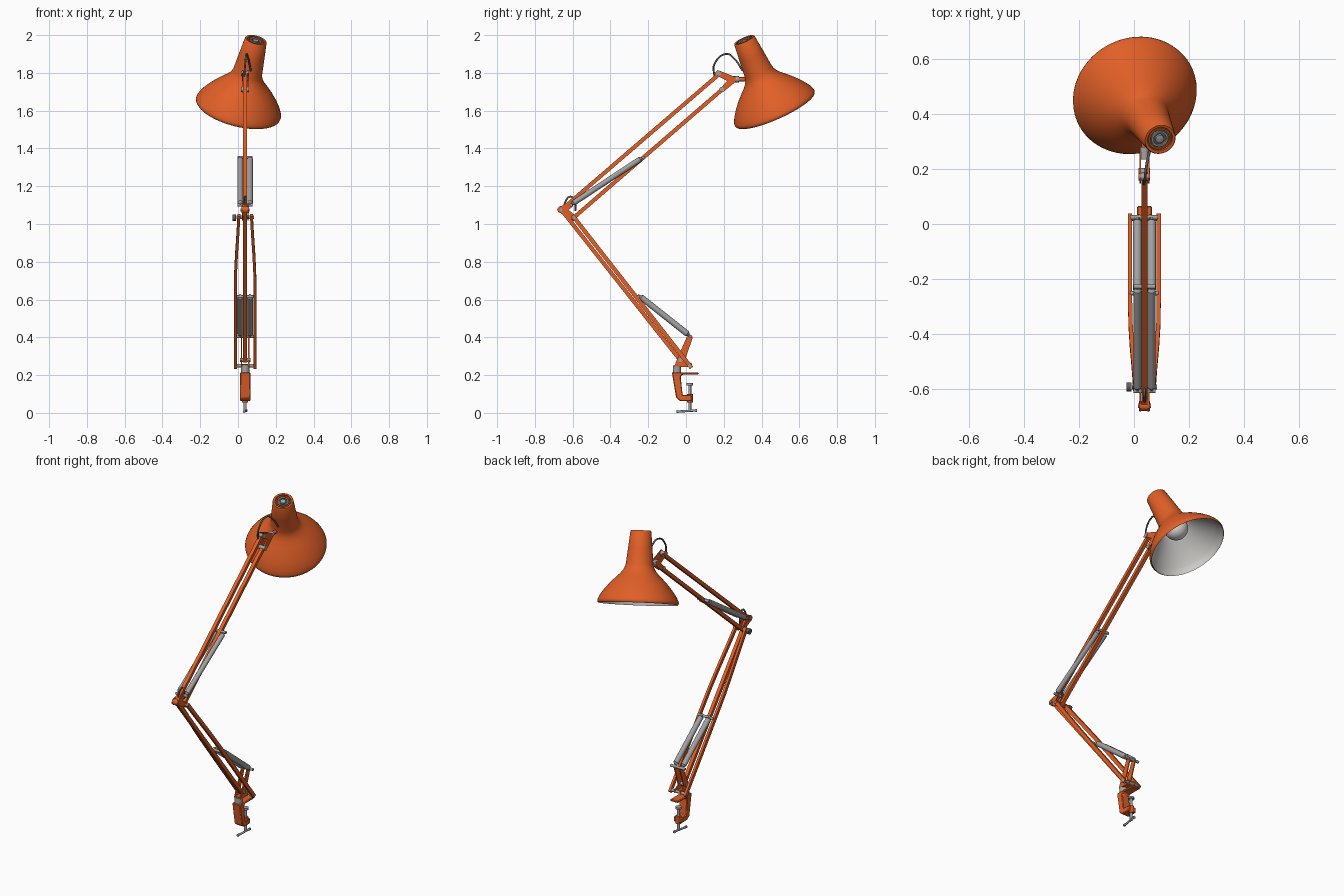
import bpy, bmesh, math
from mathutils import Vector

if "Cube" in bpy.data.objects:
    bpy.data.objects.remove(bpy.data.objects["Cube"])

def material(name, c):
    m = bpy.data.materials.new(name)
    m.diffuse_color = (*c, 1)
    m.use_nodes = True
    m.node_tree.nodes["Principled BSDF"].inputs["Base Color"].default_value = m.diffuse_color
    return m

ORANGE = material("orange paint", (0.75, 0.115, 0.02))
METAL = material("grey metal", (0.36, 0.36, 0.36))
DARK = material("dark metal", (0.11, 0.11, 0.11))
WHITE = material("shade lining", (0.62, 0.60, 0.58))
GLASS = material("bulb glass", (0.72, 0.71, 0.68))
X = 0.038                                   # arm centre plane

def mesh_object(name, verts, faces, mat):
    me = bpy.data.meshes.new(name)
    me.from_pydata([tuple(v) for v in verts], [], faces)
    bm = bmesh.new()
    bm.from_mesh(me)
    bmesh.ops.remove_doubles(bm, verts=bm.verts, dist=1e-6)
    bmesh.ops.recalc_face_normals(bm, faces=bm.faces)
    bm.to_mesh(me)
    bm.free()
    ob = bpy.data.objects.new(name, me)
    me.materials.append(mat)
    bpy.context.collection.objects.link(ob)
    return ob

def bar(name, path, w=0.021, h=0.021, mat=ORANGE):
    """Rectangular tube swept along a path, its width always along x."""
    pts = [Vector(p) for p in path]
    verts, faces, n = [], [], len(pts)
    for i, p in enumerate(pts):
        t = (pts[min(i + 1, n - 1)] - pts[max(i - 1, 0)]).normalized()
        up = Vector((1, 0, 0)).cross(t).normalized() * h / 2
        side = Vector((w / 2, 0, 0))
        verts += [p + side + up, p - side + up, p - side - up, p + side - up]
    for i in range(n - 1):
        for k in range(4):
            a, b = i * 4 + k, i * 4 + (k + 1) % 4
            faces.append((a, b, b + 4, a + 4))
    faces += [(3, 2, 1, 0), tuple(range(n * 4 - 4, n * 4))]
    return mesh_object(name, verts, faces, mat)

def plate(name, yz, x0, x1, mat=ORANGE):
    """Outline in the y-z plane extruded along x."""
    n = len(yz)
    verts = [(x0, *p) for p in yz] + [(x1, *p) for p in yz]
    faces = [tuple(range(n)), tuple(range(2 * n - 1, n - 1, -1))]
    faces += [(i, (i + 1) % n, n + (i + 1) % n, n + i) for i in range(n)]
    return mesh_object(name, verts, faces, mat)

def lathe(name, profile, origin, axis, mat, sides=48):
    """Revolve (radius, distance along axis) points."""
    q = Vector(axis).to_track_quat('Z', 'Y')
    verts, faces = [], []
    for r, d in profile:
        for k in range(sides):
            a = 2 * math.pi * k / sides
            verts.append(Vector(origin) + q @ Vector((r * math.cos(a), r * math.sin(a), d)))
    for i in range(len(profile) - 1):
        for k in range(sides):
            j = (k + 1) % sides
            faces.append((i * sides + k, i * sides + j, (i + 1) * sides + j, (i + 1) * sides + k))
    # drop corners that collapse on the axis
    clean = []
    for f in faces:
        g = []
        for v in f:
            if not any((verts[v] - verts[u]).length < 1e-6 for u in g):
                g.append(v)
        if len(g) > 2:
            clean.append(tuple(g))
    return mesh_object(name, verts, clean, mat)

def rod(name, p, q, r, mat=METAL, sides=20):
    p, q = Vector(p), Vector(q)
    L = (q - p).length
    return lathe(name, [(0, 0), (r, 0), (r, L), (0, L)], p, q - p, mat, sides)

def pin(name, y, z, half, r, mat=METAL):
    return rod(name, (X - half, y, z), (X + half, y, z), r, mat)

def cable(name, pts, r):
    cu = bpy.data.curves.new(name, 'CURVE')
    cu.dimensions = '3D'
    cu.bevel_depth, cu.bevel_resolution, cu.use_fill_caps = r, 3, True
    sp = cu.splines.new('BEZIER')
    sp.bezier_points.add(len(pts) - 1)
    for b, p in zip(sp.bezier_points, pts):
        b.co = p
        b.handle_left_type = b.handle_right_type = 'AUTO'
    cu.materials.append(DARK)
    bpy.context.collection.objects.link(bpy.data.objects.new(name, cu))

def spring(name, x, a, b, r):
    p, q = Vector((x, *a)), Vector((x, *b))
    L = (q - p).length
    lathe(name, [(0, 0), (.006, 0), (.006, .012), (r, .022), (r, L - .022),
                 (.006, L - .012), (.006, L), (0, L)], p, q - p, METAL, 24)

# ---- table clamp
plate("clamp_body", [(-.075, .215), (.065, .215), (.065, .202), (-.02, .202), (-.028, .19),
                     (-.018, .095), (.03, .095), (.03, .062), (-.03, .062), (-.052, .08)],
      X - .027, X + .027).modifiers.new("soft_edges", 'BEVEL').width = .004
rod("clamp_screw", (X, .02, .008), (X, .02, .15), .008)
rod("clamp_pad", (X, .02, .146), (X, .02, .158), .018)
rod("clamp_boss", (X, .02, .055), (X, .02, .1), .016, ORANGE)
rod("clamp_handle", (X - .005, -.045, .007), (X + .005, .052, .013), .006)
for s, y, z in ((-1, -.045, .008), (1, .052, .012)):
    rod("handle_end", (X + s * .005, y - .005, z), (X + s * .005, y + .005, z), .008)
rod("swivel_collar", (X, -.048, .21), (X, -.048, .25), .022)

# ---- base bracket: two cheek plates with pivots
for s in (-1, 1):
    plate("base_bracket", [(-.062, .245), (.03, .242), (.032, .262), (-.005, .28), (.036, .4),
                           (.022, .416), (.004, .402), (-.045, .29)],
          X + s * .016, X + s * .022)
plate("bracket_floor", [(-.062, .245), (.02, .242), (.02, .25), (-.062, .255)], X - .022, X + .022)
pin("lower_pivot", .02, .25, .06, .009)
pin("inner_pivot", -.03, .28, .028, .011)
pin("lower_spring_mount", .024, .405, .05, .008)

# ---- lower arm: one centre bar and two bowed side bars
bar("lower_centre_bar", [(X, -.66, 1.075), (X, -.025, .272)])
for s in (-1, 1):
    path = []
    for t, w in ((-.015, .052), (.5, .052), (.62, .051), (.75, .046), (.88, .039), (1.015, .033)):
        path.append((X + s * w, .02 - .613 * t, .25 + .785 * t))
    bar("lower_side_bar", path, .015, .022)
    spring("lower_spring", X + s * .026, (-.254, .625), (.024, .405), .016)
    spring("upper_spring", X + s * .026, (-.612, 1.1), (-.225, 1.355), .0145)
pin("lower_spring_crossbar", -.252, .615, .052, .008)

# ---- elbow
for s in (-1, 1):
    plate("elbow_plate", [(-.682, 1.075), (-.672, 1.093), (-.605, 1.108), (-.596, 1.095),
                          (-.622, 1.075), (-.575, 1.035), (-.59, 1.018), (-.665, 1.058)],
          X + s * .012, X + s * .018)
pin("elbow_pivot", -.662, 1.075, .02, .018, ORANGE)
pin("elbow_pivot_bolt", -.662, 1.075, .024, .008)
pin("elbow_lower_pivot", -.593, 1.035, .046, .009)
rod("elbow_knob", (X - .066, -.593, 1.033), (X - .048, -.593, 1.033), .017, DARK)
pin("upper_spring_mount", -.608, 1.1, .04, .008)
cable("elbow_cable", [(X, -.648, 1.08), (X, -.635, 1.125), (X, -.612, 1.145),
                      (X, -.59, 1.125), (X, -.585, 1.07)], .005)

# ---- upper arm
bar("upper_top_bar", [(X, -.66, 1.075), (X, .18, 1.797)])
bar("upper_bottom_bar", [(X, -.593, 1.035), (X, .195, 1.715)])
pin("upper_spring_crossbar", -.228, 1.353, .04, .008)

# ---- head bracket and joint
for s in (-1, 1):
    plate("head_bracket", [(.147, 1.795), (.168, 1.815), (.262, 1.778), (.262, 1.752),
                           (.195, 1.697), (.176, 1.712), (.218, 1.757)],
          X + s * .012, X + s * .018)
pin("head_top_pivot", .172, 1.797, .021, .013)
pin("head_bottom_pivot", .19, 1.713, .021, .013)
rod("head_joint", (X, .235, 1.766), (X, .28, 1.766), .017, METAL)
rod("head_joint_stem", (X, .275, 1.766), (X, .345, 1.766), .011, ORANGE)
cable("head_cable", [(X - .005, .15, 1.78), (X, .15, 1.845), (X + .008, .215, 1.9),
                     (X + .018, .26, 1.87), (X + .03, .3, 1.81)], .005)

# ---- lamp shade, tilted along its own axis
TOP = Vector((.095, .308, 1.975))
AX = Vector((-.228, .397, -.889)).normalized()
outer = [(.046, .012), (.046, .001), (.048, 0), (.056, 0), (.059, .004), (.069, .1), (.078, .19),
         (.083, .208), (.092, .225), (.108, .245), (.135, .271), (.165, .302), (.195, .338),
         (.217, .37), (.228, .392), (.231, .402), (.229, .412), (.225, .416)]
lathe("lamp_shade", outer, TOP, AX, ORANGE, 72)
lining = [(.225, .416), (.223, .412), (.223, .394), (.212, .374), (.19, .341), (.16, .306),
          (.13, .275), (.102, .248), (.085, .228), (.076, .205), (.07, .17), (0, .17)]
lathe("shade_lining", lining, TOP, AX, WHITE, 72)

# vented cap on top of the shade
lathe("cap_floor", [(0, .011), (.047, .011)], TOP, AX, DARK)
lathe("cap_outer_ring", [(.042, .011), (.042, .004), (.036, .004), (.036, .011)], TOP, AX, ORANGE)
lathe("cap_inner_ring", [(.031, .011), (.031, .003), (.024, .003), (.024, .011)], TOP, AX, METAL)
lathe("cap_button", [(.016, .011), (.015, .002), (.008, 0), (0, 0)], TOP, AX, METAL)

# bulb
bulb = [(.03, .165), (.034, .19)]
for i in range(13):
    a = math.radians(-50 + 140 * i / 12)
    bulb.append((max(.068 * math.cos(a), 0) if i < 12 else 0, .262 + .068 * math.sin(a)))
lathe("light_bulb", bulb, TOP, AX, GLASS)

# ---- smooth shading on round parts, sharp edges kept
for ob in bpy.context.scene.objects:
    ob.select_set(ob.type == 'MESH')
    if ob.type == 'MESH':
        bpy.context.view_layer.objects.active = ob
bpy.ops.object.shade_smooth_by_angle(angle=math.radians(35))
